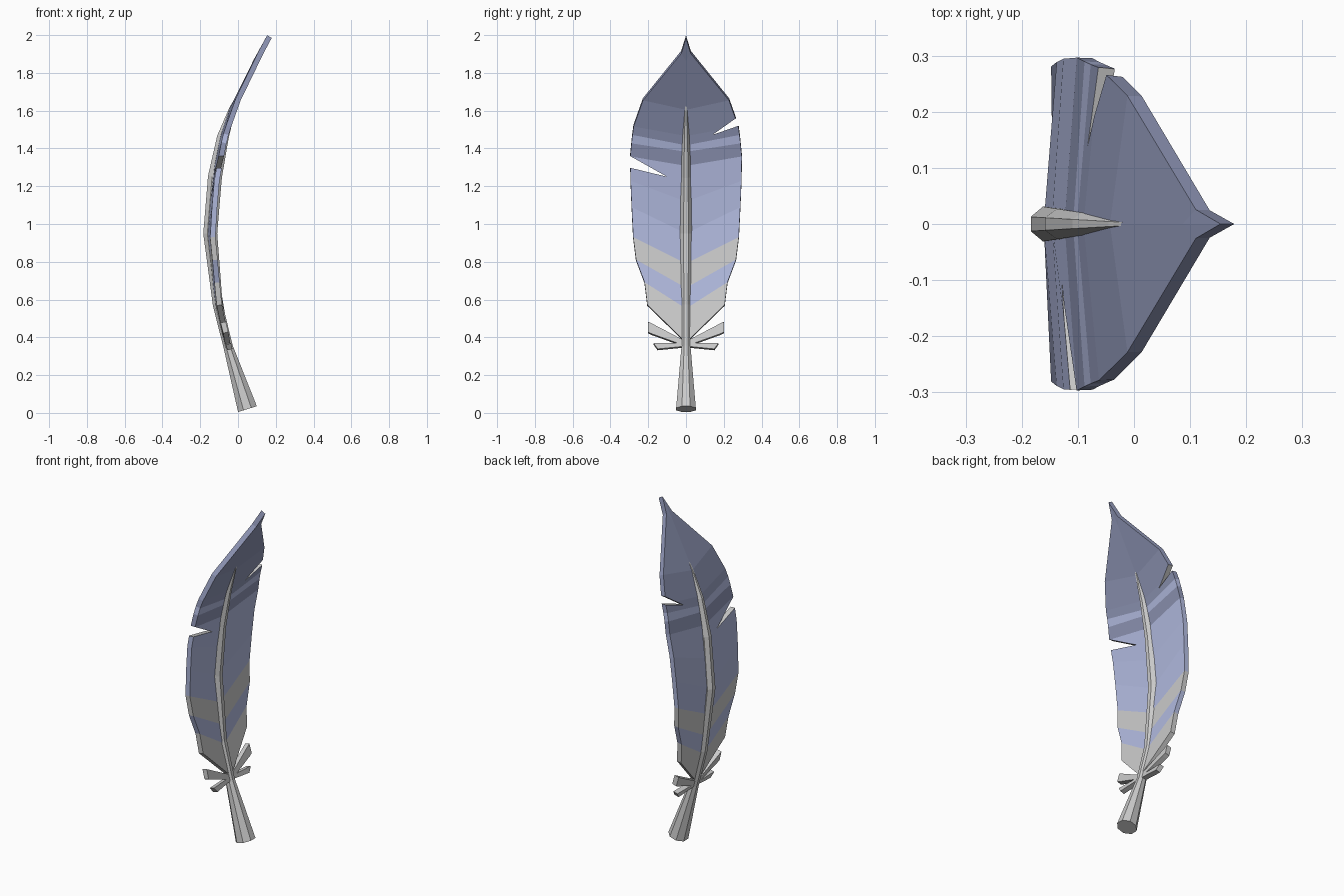
import bpy, math
from mathutils import Vector

if "Cube" in bpy.data.objects:
    bpy.data.objects.remove(bpy.data.objects["Cube"])


def make_material(name, rgb):
    m = bpy.data.materials.new(name)
    m.diffuse_color = (*rgb, 1)
    m.use_nodes = True
    m.node_tree.nodes["Principled BSDF"].inputs["Base Color"].default_value = m.diffuse_color
    return m


MATS = [make_material("pale_grey", (0.8, 0.8, 0.8)),
        make_material("soft_blue", (0.45, 0.5, 0.75)),
        make_material("dark_blue", (0.27, 0.30, 0.46))]

# Side-on bend of the feather as (z, x)
BEND = [(0.02, 0.05), (0.35, -0.052), (0.57, -0.107), (0.95, -0.147), (1.25, -0.122),
        (1.46, -0.08), (1.61, -0.03), (1.75, 0.032), (2.0, 0.172)]


def bend(z):
    for (z0, x0), (z1, x1) in zip(BEND, BEND[1:]):
        if z <= z1:
            break
    return x0 + (x1 - x0) * (z - z0) / (z1 - z0)


def add_mesh(name, verts, faces):
    me = bpy.data.meshes.new(name)
    me.from_pydata(verts, [], faces)
    me.update()
    ob = bpy.data.objects.new(name, me)
    bpy.context.collection.objects.link(ob)
    return ob


def thicken(ob, t):
    m = ob.modifiers.new("thickness", 'SOLIDIFY')
    m.thickness = t
    m.offset = 0
    m.use_even_offset = True


# Vane: chevron rows of (centre z, half width, edge z, material of the strip above)
ROWS = [(0.37, 0.205, 0.57, 0), (0.55, 0.22, 0.69, 1), (0.66, 0.265, 0.81, 0),
        (0.79, 0.28, 0.93, 1), (0.95, 0.288, 1.09, 1), (1.12, 0.294, 1.23, 1),
        (1.31, 0.296, 1.36, 2), (1.385, 0.289, 1.43, 1), (1.42, 0.284, 1.475, 2),
        (1.47, 0.278, 1.52, 2), (1.61, 0.228, 1.66, 2), (1.87, 0.025, 1.91, 2)]
verts, faces, ids = [], [], []
for c, w, e, mat in ROWS:
    lift = 0.012 * w / 0.3
    verts += [(bend(e) + lift, -w, e), (bend(c), 0, c), (bend(e) + lift, w, e)]
for i in range(len(ROWS) - 1):
    a = 3 * i
    faces += [(a, a + 1, a + 4, a + 3), (a + 1, a + 2, a + 5, a + 4)]
    ids += [ROWS[i][3]] * 2
tip = len(verts)
verts.append((bend(1.99), 0, 1.992))
faces += [(tip - 3, tip - 2, tip), (tip - 2, tip - 1, tip)]
ids += [2, 2]
vane = add_mesh("vane", verts, faces)
for m in MATS:
    vane.data.materials.append(m)
vane.data.polygons.foreach_set("material_index", ids)
thicken(vane, 0.028)


# Notches split into the vane edges
def notch(name, pts):
    n = len(pts)
    v = [(x, y, z) for x in (-0.5, 0.5) for y, z in pts]
    f = [tuple(range(n))[::-1], tuple(range(n, 2 * n))]
    f += [(i, (i + 1) % n, n + (i + 1) % n, n + i) for i in range(n)]
    if sum(p[0] * q[1] - q[0] * p[1] for p, q in zip(pts, pts[1:] + pts[:1])) < 0:
        f = [g[::-1] for g in f]
    cutter = add_mesh(name, v, f)
    cutter.hide_render = True
    cutter.hide_viewport = True
    cutter.display_type = 'WIRE'
    b = vane.modifiers.new(name, 'BOOLEAN')
    b.operation = 'DIFFERENCE'
    b.solver = 'EXACT'
    b.object = cutter


notch("left_notch_cutter", [(-0.10, 1.25), (-0.35, 1.39), (-0.35, 1.311)])
notch("right_notch_cutter", [(0.14, 1.472), (0.35, 1.545), (0.35, 1.62)])

# Shaft: eight-sided tapering tube along the bend, as (z, half depth, half width)
SHAFT = [(0.02, 0.052, 0.052), (0.35, 0.025, 0.024), (0.57, 0.026, 0.027), (0.95, 0.037, 0.031),
         (1.25, 0.037, 0.027), (1.46, 0.031, 0.02), (1.61, 0.017, 0.011)]
N = 8
verts, faces = [], []
for i, (z, d, w) in enumerate(SHAFT):
    p = Vector((bend(z), 0, z))
    lo, hi = max(z - 0.1, 0.02), z + 0.1
    t = Vector((bend(hi) - bend(lo), 0, hi - lo)).normalized()
    side = Vector((t.z, 0, -t.x))
    for k in range(N):
        a = math.pi * (2 * k + 1) / N
        s = 1 / math.cos(math.pi / N)
        verts.append(p + side * (d * s * math.cos(a)) + Vector((0, w * s * math.sin(a), 0)))
for i in range(len(SHAFT) - 1):
    for k in range(N):
        a, b = i * N + k, i * N + (k + 1) % N
        faces.append((a, b, b + N, a + N))
verts.append((bend(1.75), 0, 1.75))
last = (len(SHAFT) - 1) * N
faces += [(last + k, last + (k + 1) % N, last + N) for k in range(N)]
faces.append(tuple(range(N))[::-1])
add_mesh("shaft", verts, faces)

# Loose downy barbs at the base, mirrored across the shaft
BARBS = {"upper_barb": [(0.0, 0.35), (0.18, 0.415), (0.202, 0.425), (0.2, 0.48), (0.0, 0.375)],
         "lower_barb": [(0.0, 0.35), (0.15, 0.335), (0.172, 0.365), (0.0, 0.368)]}
for name, pts in BARBS.items():
    for label, s in (("left", -1), ("right", 1)):
        v = [(bend(z) + 0.03 * y, s * y, z) for y, z in pts]
        f = tuple(range(len(v)))
        thicken(add_mesh(label + "_" + name, v, [f[::s]]), 0.028)
